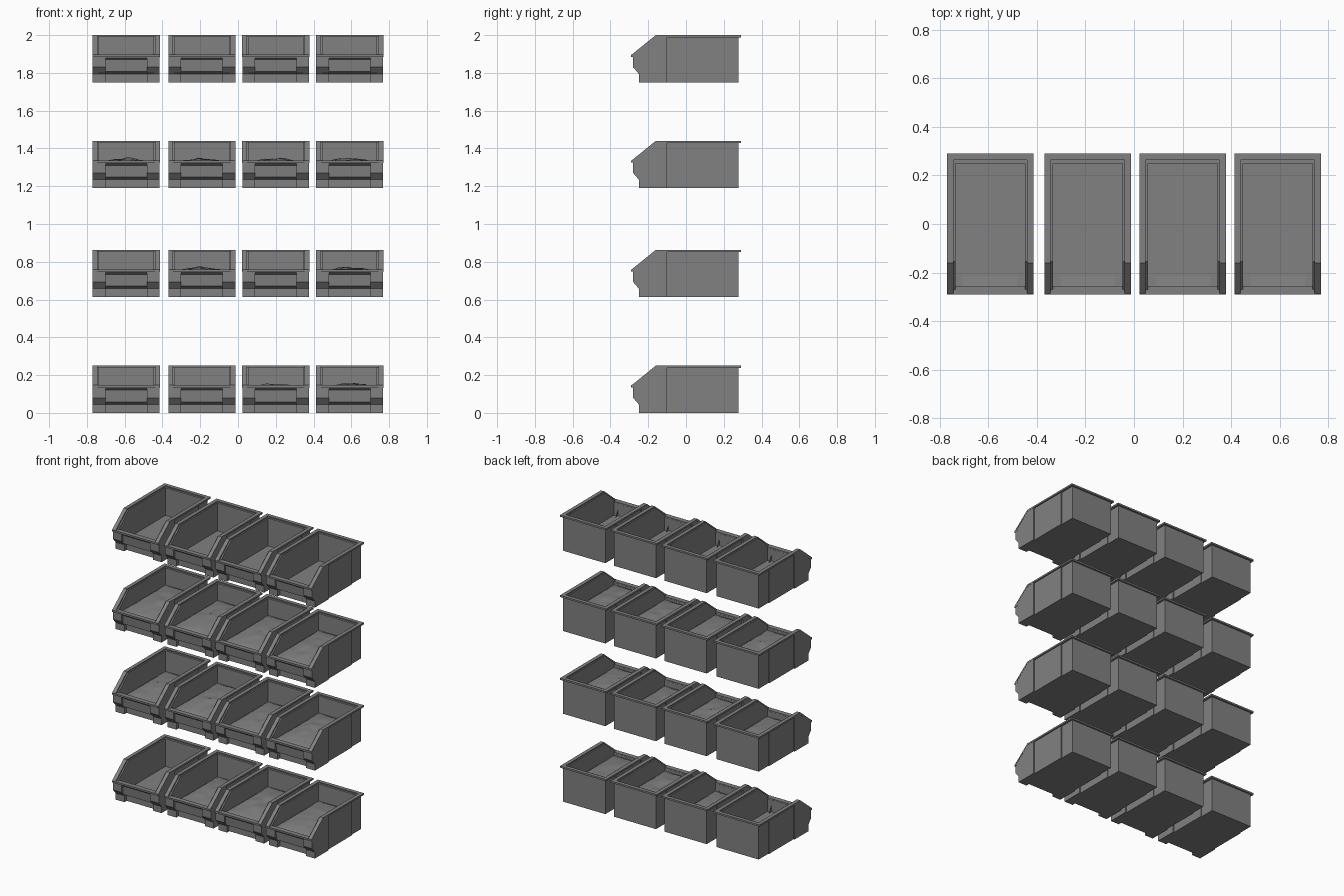
import bpy, bmesh, math
from mathutils import Vector, noise

if "Cube" in bpy.data.objects:
    bpy.data.objects.remove(bpy.data.objects["Cube"], do_unlink=True)

grey = bpy.data.materials.new("plain_grey")
colour = (0.22, 0.22, 0.22, 1)
grey.diffuse_color = colour
grey.use_nodes = True
grey.node_tree.nodes["Principled BSDF"].inputs["Base Color"].default_value = colour


def extrude(bm, profile, x0, x1):
    """Prism from a (y, z) profile running from x0 to x1."""
    near = bm.faces.new([bm.verts.new((x0, y, z)) for y, z in profile])
    out = bmesh.ops.extrude_face_region(bm, geom=[near])["geom"]
    moved = [v for v in out if isinstance(v, bmesh.types.BMVert)]
    bmesh.ops.translate(bm, verts=moved, vec=(x1 - x0, 0, 0))


def pair(bm, profile, x0, x1):
    """The same prism on both sides."""
    extrude(bm, profile, x0, x1)
    extrude(bm, profile, -x1, -x0)


def box(y0, y1, z0, z1):
    return [(y0, z0), (y1, z0), (y1, z1), (y0, z1)]


HALF, BODY, INNER = 0.178, 0.163, 0.143


def bin_mesh():
    bm = bmesh.new()
    # floor and back wall
    extrude(bm, box(-0.225, 0.277, 0, 0.05), -BODY, BODY)
    extrude(bm, box(0.25, 0.277, 0, 0.243), -BODY, BODY)
    # side walls, stepping wider towards the front
    pair(bm, box(0.17, 0.277, 0, 0.243), INNER, BODY)
    pair(bm, box(-0.1, 0.17, 0, 0.243), INNER, BODY + 0.006)
    cheek = [(-0.1, 0), (-0.25, 0), (-0.25, 0.045), (-0.28, 0.08),
             (-0.28, 0.138), (-0.155, 0.243), (-0.1, 0.243)]
    pair(bm, cheek, INNER, HALF - 0.001)
    # front corner feet
    foot = [(-0.225, 0), (-0.25, 0), (-0.25, 0.045), (-0.28, 0.08),
            (-0.28, 0.138), (-0.255, 0.138), (-0.255, 0.05), (-0.225, 0.05)]
    pair(bm, foot, 0.11, INNER + 0.002)
    # recessed grip panel
    grip = [(-0.215, 0), (-0.225, 0), (-0.225, 0.045), (-0.262, 0.058),
            (-0.268, 0.12), (-0.28, 0.13), (-0.28, 0.138), (-0.255, 0.138),
            (-0.255, 0.055), (-0.215, 0.05)]
    extrude(bm, grip, -0.112, 0.112)
    # rim following the side outline
    rim = [(0.29, 0.25), (-0.16, 0.25), (-0.287, 0.147), (-0.287, 0.133),
           (-0.156, 0.238), (0.29, 0.238)]
    pair(bm, rim, 0.152, HALF)
    extrude(bm, box(0.264, 0.29, 0.238, 0.25), -HALF, HALF)
    extrude(bm, box(-0.29, -0.256, 0.135, 0.147), -HALF, HALF)
    bmesh.ops.recalc_face_normals(bm, faces=bm.faces)
    mesh = bpy.data.meshes.new("storage_bin")
    bm.to_mesh(mesh)
    bm.free()
    mesh.materials.append(grey)
    return mesh


def add_pile(name, place, peak, seed):
    """Lumpy heap of contents filling the inside of a bin."""
    bm = bmesh.new()
    bmesh.ops.create_grid(bm, x_segments=14, y_segments=20, size=1)
    for v in bm.verts:
        dome = math.cos(v.co.x * math.pi / 2) * math.cos(v.co.y * math.pi / 2)
        lump = noise.noise(Vector((v.co.x * 3, v.co.y * 4, seed * 7.3)))
        height = peak - 0.035 + 0.03 * dome ** 0.5 if dome > 0 else peak - 0.035
        v.co = (v.co.x * 0.144, v.co.y * 0.253 - 0.003, height + 0.012 * lump * max(dome, 0))
    mesh = bpy.data.meshes.new(name)
    bm.to_mesh(mesh)
    bm.free()
    mesh.materials.append(grey)
    for p in mesh.polygons:
        p.use_smooth = True
    obj = bpy.data.objects.new(name, mesh)
    obj.location = place
    bpy.context.collection.objects.link(obj)


# four rows of four bins, with fill heights per bin (0 is empty)
columns = (-0.592, -0.191, 0.2, 0.591)
rows = ((0, (0, 0.12, 0.155, 0.16)),
        (0.613, (0.135, 0.16, 0.135, 0.16)),
        (1.19, (0.16, 0.16, 0.16, 0.16)),
        (1.75, (0, 0, 0, 0)))
shell = bin_mesh()
for r, (z, fills) in enumerate(rows):
    for c, (x, fill) in enumerate(zip(columns, fills)):
        obj = bpy.data.objects.new(f"storage_bin_{r + 1}_{c + 1}", shell)
        obj.location = (x, 0, z)
        bpy.context.collection.objects.link(obj)
        if fill:
            add_pile(f"contents_{r + 1}_{c + 1}", (x, 0, z), fill, r * 4 + c)
